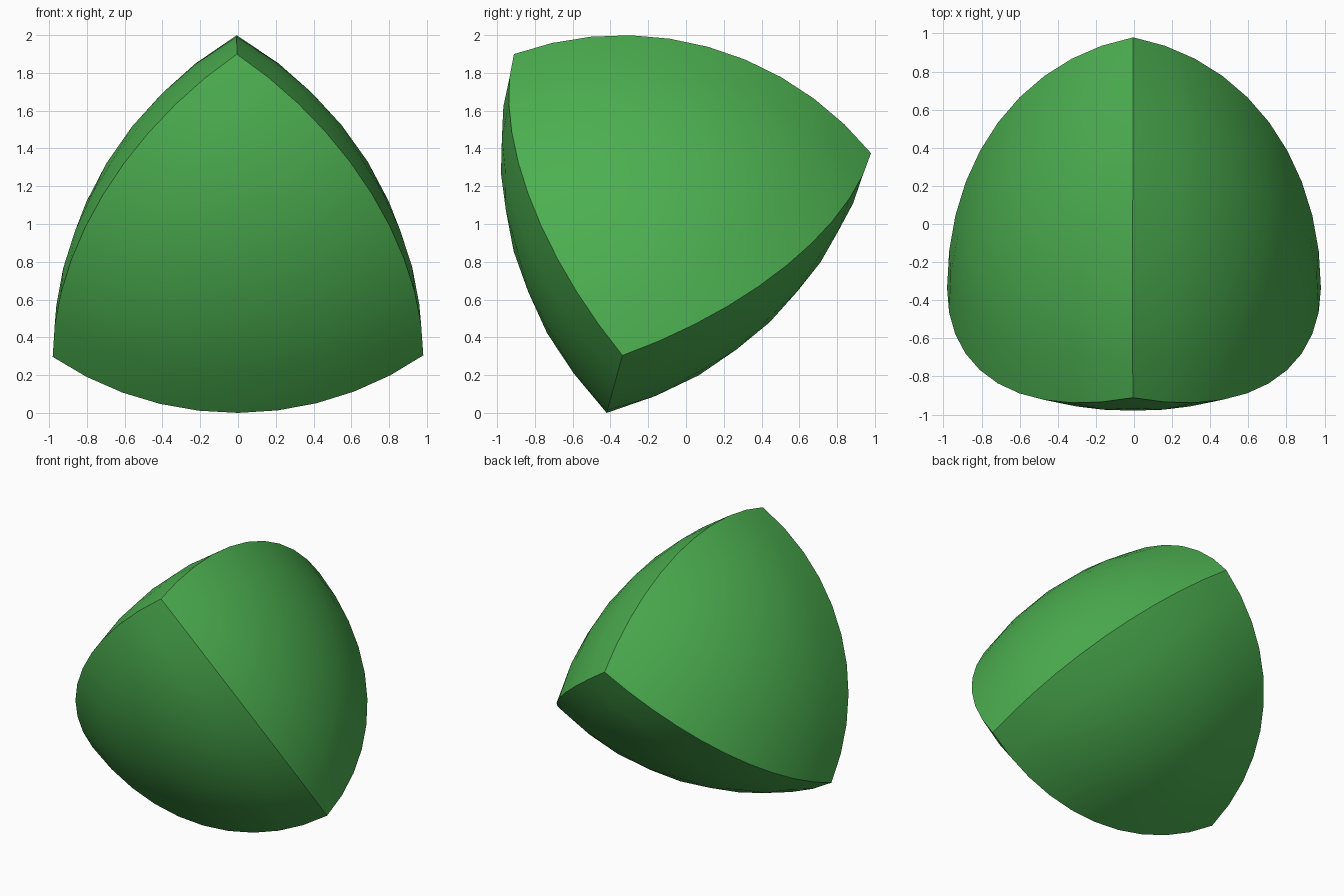
import bpy, bmesh, math
from mathutils import Vector, Matrix

if "Cube" in bpy.data.objects:
    bpy.data.objects.remove(bpy.data.objects["Cube"])

N = 10                      # segments along each edge
EDGE = 1.962                # tetrahedron edge length = sphere radius
R = EDGE * math.sqrt(3) / 2 # radius of the edge arcs
D = EDGE / math.sqrt(8)     # centre to edge midpoint
HALF = math.asin(EDGE / 2 / R)


def spread(t):
    """Warp the grid so that points are evenly spaced on the edge arcs."""
    a = (2 * t - 1) * HALF
    return max(0.0, 0.5 + R * math.sin(a) * D / (R * math.cos(a) - D) / EDGE)


# Tetrahedron corners: one edge along y on top, the opposite along x below, tilted
h = EDGE / 2
tilt = Matrix.Rotation(math.radians(-0.23), 3, 'Y') @ Matrix.Rotation(math.radians(-15.5), 3, 'X')
corners = [tilt @ Vector(c) for c in ((0, -h, D), (0, h, D), (h, 0, -D), (-h, 0, -D))]

bm = bmesh.new()
for k in range(4):
    # Each curved side lies on the sphere around the opposite corner
    centre = corners[k]
    tri = [c for i, c in enumerate(corners) if i != k]
    grid = {}
    for i in range(N + 1):
        for j in range(N + 1 - i):
            w = [spread(q / N) for q in (i, j, N - i - j)]
            d = sum((c * x for c, x in zip(tri, w)), Vector()).normalized()
            b = d.dot(centre)
            s = b + math.sqrt(b * b - centre.length_squared + EDGE * EDGE)
            grid[i, j] = bm.verts.new(d * s)
    for i in range(N):
        for j in range(N - i):
            bm.faces.new((grid[i, j], grid[i + 1, j], grid[i, j + 1]))
            if i + j < N - 1:
                bm.faces.new((grid[i + 1, j], grid[i + 1, j + 1], grid[i, j + 1]))
bmesh.ops.remove_doubles(bm, verts=bm.verts, dist=1e-4)
bmesh.ops.recalc_face_normals(bm, faces=bm.faces)

# Stand on the ground and centre
lo = [min(v.co[a] for v in bm.verts) for a in range(3)]
hi = [max(v.co[a] for v in bm.verts) for a in range(3)]
bmesh.ops.translate(bm, verts=bm.verts,
                    vec=(-(lo[0] + hi[0]) / 2, -(lo[1] + hi[1]) / 2, -lo[2]))

mesh = bpy.data.meshes.new("rounded_tetrahedron")
bm.to_mesh(mesh)
bm.free()
green = bpy.data.materials.new("green")
green.diffuse_color = (0.072, 0.429, 0.080, 1)
green.use_nodes = True
green.node_tree.nodes["Principled BSDF"].inputs["Base Color"].default_value = green.diffuse_color
mesh.materials.append(green)
body = bpy.data.objects.new("rounded_tetrahedron", mesh)
bpy.context.collection.objects.link(body)

# Smooth sides, sharp edges between them
bpy.context.view_layer.objects.active = body
body.select_set(True)
bpy.ops.object.shade_smooth_by_angle(angle=math.radians(30))
